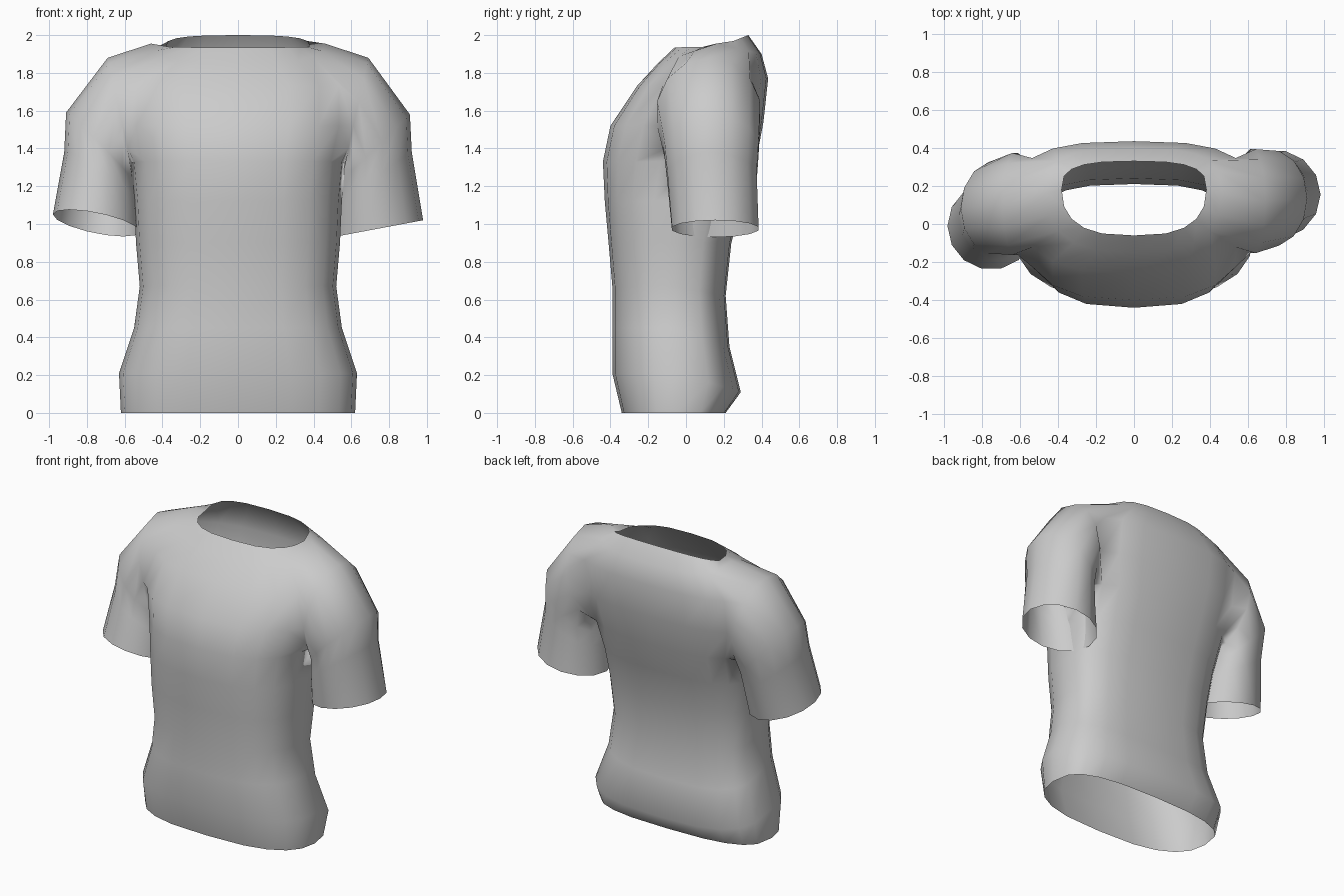
import bpy, bmesh, math

cube = bpy.data.objects.get("Cube")
if cube:
    bpy.data.objects.remove(cube, do_unlink=True)

fabric = bpy.data.materials.new("grey fabric")
fabric.use_nodes = True
GREY = (0.6, 0.6, 0.6, 1)
fabric.diffuse_color = GREY
fabric.node_tree.nodes["Principled BSDF"].inputs["Base Color"].default_value = GREY

COLS = 20      # columns round the body
ARM = 2        # columns on each side of the armhole centre
ARMPIT = 6     # body ring at the armpit

# Body rings: half width, y of front / side / back, z of front / side / back
BODY = [
    (0.62, -0.34, -0.05, 0.21, 0.00, 0.00, 0.00),
    (0.63, -0.39, -0.04, 0.29, 0.21, 0.21, 0.11),
    (0.55, -0.39, -0.05, 0.23, 0.45, 0.45, 0.35),
    (0.52, -0.39, -0.06, 0.21, 0.67, 0.67, 0.62),
    (0.54, -0.41, -0.05, 0.24, 0.90, 0.90, 0.90),
    (0.55, -0.43, -0.02, 0.30, 1.12, 1.12, 1.12),
    (0.57, -0.44, 0.04, 0.37, 1.33, 1.33, 1.33),
    (0.62, -0.40, 0.08, 0.41, 1.52, 1.52, 1.54),
    (0.62, -0.26, 0.12, 0.435, 1.73, 1.75, 1.77),
    (0.46, -0.15, 0.16, 0.40, 1.85, 1.955, 1.90),
    (0.38, -0.06, 0.18, 0.33, 1.935, 1.94, 2.00),
]

# Sleeve rings: outer x, z, inner x, z, y of front / back, forward tilt in z
LEFT = [
    (0.69, 1.88, 0.56, 1.29, -0.16, 0.40, 0.0),
    (0.91, 1.58, 0.53, 1.21, -0.12, 0.39, 0.0),
    (0.92, 1.38, 0.52, 1.12, -0.105, 0.38, 0.0),
    (0.98, 1.02, 0.50, 0.93, -0.08, 0.39, 0.0),
]
RIGHT = [
    (0.69, 1.88, 0.56, 1.29, -0.17, 0.38, 0.0),
    (0.91, 1.59, 0.54, 1.21, -0.16, 0.33, 0.02),
    (0.92, 1.38, 0.53, 1.12, -0.19, 0.28, 0.04),
    (0.98, 1.05, 0.52, 0.96, -0.24, 0.22, 0.055),
]


def soft(v, power):
    """Round a sine or cosine toward a boxier outline."""
    return math.copysign(abs(v) ** power, v) if abs(v) > 1e-6 else 0.0


def body_ring(bm, w, yf, ys, yb, zf, zs, zb):
    """One ring with a rounder chest and a squarer back."""
    ring = []
    for i in range(COLS):
        a = 2 * math.pi * i / COLS
        front = math.sin(a) < 0
        s = abs(soft(math.sin(a), 0.85 if front else 0.62))
        y_end, z_end = (yf, zf) if front else (yb, zb)
        ring.append(bm.verts.new((w * soft(math.cos(a), 0.7),
                                  ys + (y_end - ys) * s,
                                  zs + (z_end - zs) * s)))
    return ring


def bridge(bm, a, b):
    n = len(a)
    for i in range(n):
        j = (i + 1) % n
        bm.faces.new((a[i], a[j], b[j], b[i]))


def add_sleeve(bm, rings, side, sections):
    """Run a sleeve from the armhole rim down to the cuff."""
    def rim(ring, offset):
        col = offset if side > 0 else COLS // 2 - offset
        return rings[ring][col % COLS]

    top = len(BODY) - 2
    loop = [rim(ARMPIT, k) for k in range(ARM + 1)]
    loop += [rim(r, ARM) for r in range(ARMPIT + 1, top)]
    loop += [rim(top, k) for k in range(ARM, -ARM - 1, -1)]
    loop += [rim(r, -ARM) for r in range(top - 1, ARMPIT, -1)]
    loop += [rim(ARMPIT, k) for k in range(-ARM, 0)]
    n = len(loop)
    for xo, zo, xi, zi, yf, yb, tilt in sections:
        ring = []
        for k in range(n):
            a = 2 * math.pi * k / n
            t, s = (1 - math.cos(a)) / 2, math.sin(a)
            ring.append(bm.verts.new((side * (xi + (xo - xi) * t),
                                      (yf + yb) / 2 + (yb - yf) / 2 * s,
                                      zi + (zo - zi) * t - tilt * s)))
        bridge(bm, loop, ring)
        loop = ring


bm = bmesh.new()
rings = [body_ring(bm, *row) for row in BODY]

# Body panels, leaving the two armholes open
for r in range(len(rings) - 1):
    for c in range(COLS):
        from_left = min(c + 0.5, COLS - c - 0.5)
        from_right = abs(c + 0.5 - COLS / 2)
        in_rows = ARMPIT <= r < len(rings) - 2
        if in_rows and min(from_left, from_right) < ARM:
            continue
        d = (c + 1) % COLS
        bm.faces.new((rings[r][c], rings[r][d], rings[r + 1][d], rings[r + 1][c]))

add_sleeve(bm, rings, 1, LEFT)
add_sleeve(bm, rings, -1, RIGHT)
bmesh.ops.recalc_face_normals(bm, faces=bm.faces)

mesh = bpy.data.meshes.new("shirt")
bm.to_mesh(mesh)
bm.free()
mesh.materials.append(fabric)
mesh.shade_smooth()
shirt = bpy.data.objects.new("shirt", mesh)
bpy.context.collection.objects.link(shirt)
